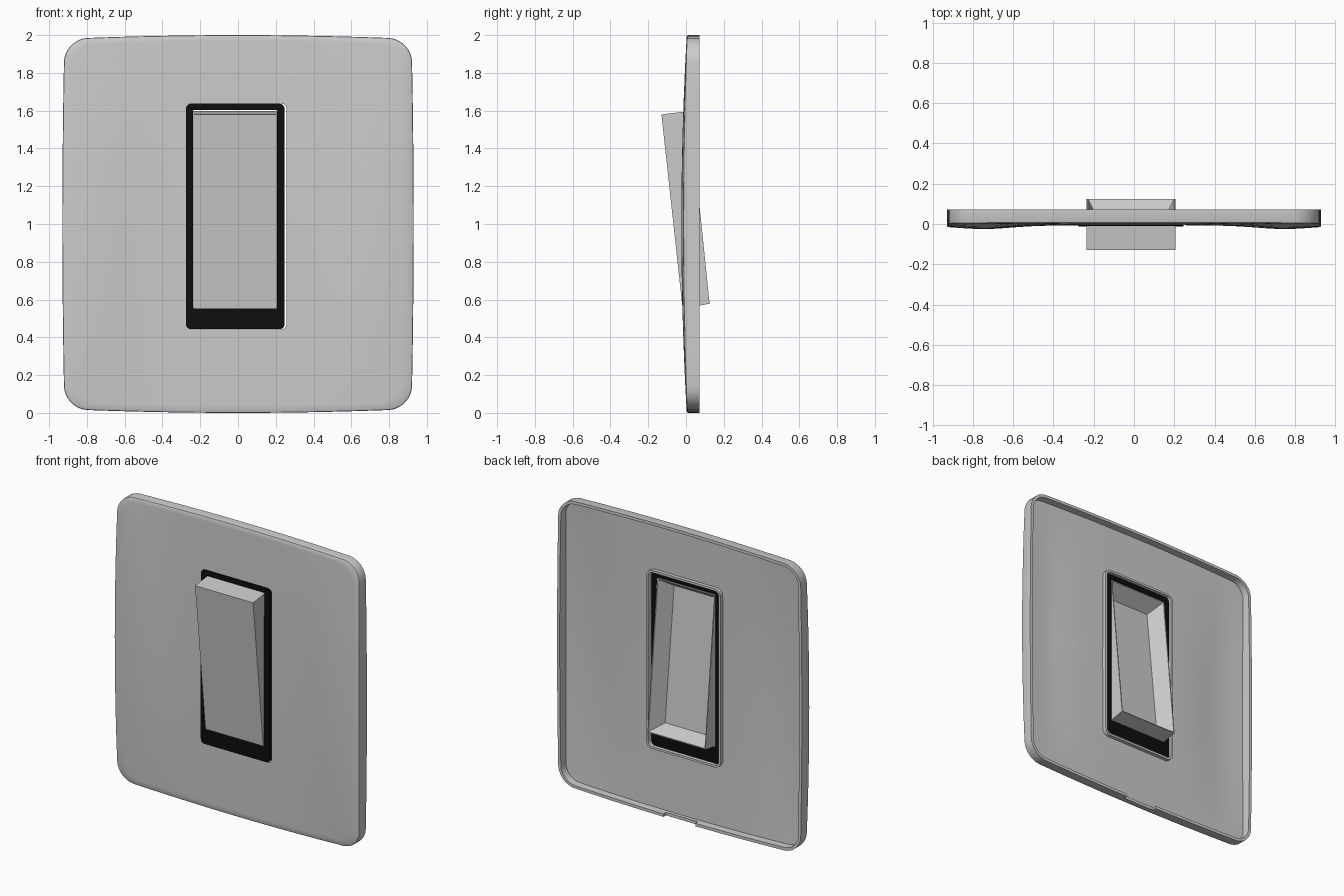
import bpy, bmesh, math

if "Cube" in bpy.data.objects:
    bpy.data.objects.remove(bpy.data.objects["Cube"])


def loft(name, loops, cyclic):
    """Skin a list of equal-length closed loops; cap the ends unless cyclic."""
    bm = bmesh.new()
    rings = [[bm.verts.new(p) for p in loop] for loop in loops]
    n = len(rings[0])
    for i in range(len(rings) if cyclic else len(rings) - 1):
        a, b = rings[i], rings[(i + 1) % len(rings)]
        for j in range(n):
            k = (j + 1) % n
            bm.faces.new((a[j], a[k], b[k], b[j]))
    if not cyclic:
        bm.faces.new(rings[0])
        bm.faces.new(rings[-1])
    bmesh.ops.recalc_face_normals(bm, faces=bm.faces)
    mesh = bpy.data.meshes.new(name)
    bm.to_mesh(mesh)
    bm.free()
    ob = bpy.data.objects.new(name, mesh)
    bpy.context.collection.objects.link(ob)
    return ob


def smooth(ob, degrees=30):
    bpy.ops.object.select_all(action='DESELECT')
    ob.select_set(True)
    bpy.context.view_layer.objects.active = ob
    bpy.ops.object.shade_smooth_by_angle(angle=math.radians(degrees))


def outline(x0, x1, z0, z1, r, bow_x=0, bow_z=0, arc=8, side=10):
    """Rounded rectangle in (x, z) with optionally bowed sides."""
    cx, cz, hx, hz = (x0 + x1) / 2, (z0 + z1) / 2, (x1 - x0) / 2, (z1 - z0) / 2
    corners = [(x1 - r, z1 - r), (x0 + r, z1 - r), (x0 + r, z0 + r), (x1 - r, z0 + r)]
    pts = []
    for q, (px, pz) in enumerate(corners):
        for i in range(arc + 1):
            a = math.pi / 2 * (q + i / arc)
            pts.append((px + r * math.cos(a), pz + r * math.sin(a)))
        ex, ez = pts[-1]
        a = math.pi / 2 * (q + 1)
        nx, nz = corners[(q + 1) % 4]
        nx, nz = nx + r * math.cos(a), nz + r * math.sin(a)
        for i in range(1, side):
            t = i / side
            pts.append((ex + (nx - ex) * t, ez + (nz - ez) * t))
    out = []
    for x, z in pts:
        u, v = (x - cx) / hx, (z - cz) / hz
        out.append((cx + (x - cx) * (1 - bow_x * v * v), cz + (z - cz) * (1 - bow_z * u * u)))
    return out


def face_y(x, z):
    """Gently crowned front of the plate, fuller near its left and right sides."""
    crown = max(0, 1 - (z - 1) ** 2)
    return 0.004 - crown * (0.011 + 0.018 * math.exp(-((abs(x) - 0.75) / 0.2) ** 2))


def mix(a, b, t):
    return [(p[0] + (q[0] - p[0]) * t, p[1] + (q[1] - p[1]) * t) for p, q in zip(a, b)]


def at(loop, y):
    return [(x, y, z) for x, z in loop]


def on_face(loop, dy=0):
    return [(x, face_y(x, z) + dy, z) for x, z in loop]


# Wall plate: hollow crowned shell with a lipped window
def plate_edge(d):
    return outline(-0.93 + d, 0.93 - d, d, 2 - d, 0.125 - d, 0.012, 0.02)


hole = outline(-0.276, 0.258, 0.442, 1.638, 0.03)
lip = outline(-0.291, 0.273, 0.427, 1.653, 0.045)
steps = 14
loops = [on_face(mix(hole, plate_edge(0.008), i / steps)) for i in range(steps + 1)]
loops += [on_face(plate_edge(0.002), 0.003), on_face(plate_edge(0), 0.009), at(plate_edge(0), 0.071)]
loops += [at(plate_edge(0.02), 0.071)]
loops += [on_face(mix(plate_edge(0.022), lip, i / steps), 0.02) for i in range(steps + 1)]
loops += [at(lip, 0.042), at(hole, 0.042)]
plate = loft("wall_plate", loops, True)

# Pry notch in the lower rim
bpy.ops.mesh.primitive_cube_add(size=1, location=(0, 0.085, 0.0))
cutter = bpy.context.object
cutter.name = "notch_cutter"
cutter.scale = (0.24, 0.08, 0.09)
cutter.hide_render = True
mod = plate.modifiers.new("notch", 'BOOLEAN')
mod.operation, mod.object, mod.solver = 'DIFFERENCE', cutter, 'EXACT'
bpy.context.view_layer.objects.active = plate
bpy.ops.object.modifier_apply(modifier=mod.name)
bpy.data.objects.remove(cutter)
smooth(plate)

# Black frame around the rocker, with a deeper sill at the bottom
outer = outline(-0.276, 0.247, 0.443, 1.637, 0.028)
inner = outline(-0.237, 0.207, 0.557, 1.603, 0.003)
frame = loft("switch_frame", [on_face(outer, -0.006), on_face(inner, -0.006),
                              at(inner, 0.02), at(outer, 0.02)], True)
smooth(frame)
black = bpy.data.materials.new("black")
black.diffuse_color = (0.004, 0.004, 0.004, 1)
black.use_nodes = True
black.node_tree.nodes["Principled BSDF"].inputs["Base Color"].default_value = black.diffuse_color
frame.data.materials.append(black)

# Tilted rocker: flat-sided pan, open at the back
front_top, back_top = (-0.13, 1.58), (0.02, 1.598)
front_low, back_low = (-0.018, 0.552), (0.125, 0.578)


def rocker_loop(depth, inset):
    """Rectangle at a fraction of the rocker's depth, shrunk by inset."""
    top = [a + (b - a) * depth for a, b in zip(front_top, back_top)]
    low = [a + (b - a) * depth for a, b in zip(front_low, back_low)]
    t = inset / 1.03
    (ty, tz), (ly, lz) = ([a + (b - a) * s for a, b in zip(top, low)] for s in (t, 1 - t))
    xl, xr = -0.235 + inset, 0.205 - inset
    return [(xl, ty, tz), (xr, ty, tz), (xr, ly, lz), (xl, ly, lz)]


loft("rocker", [rocker_loop(0, 0), rocker_loop(1, 0),
                rocker_loop(1, 0.006), rocker_loop(0.3, 0.06)], False)
